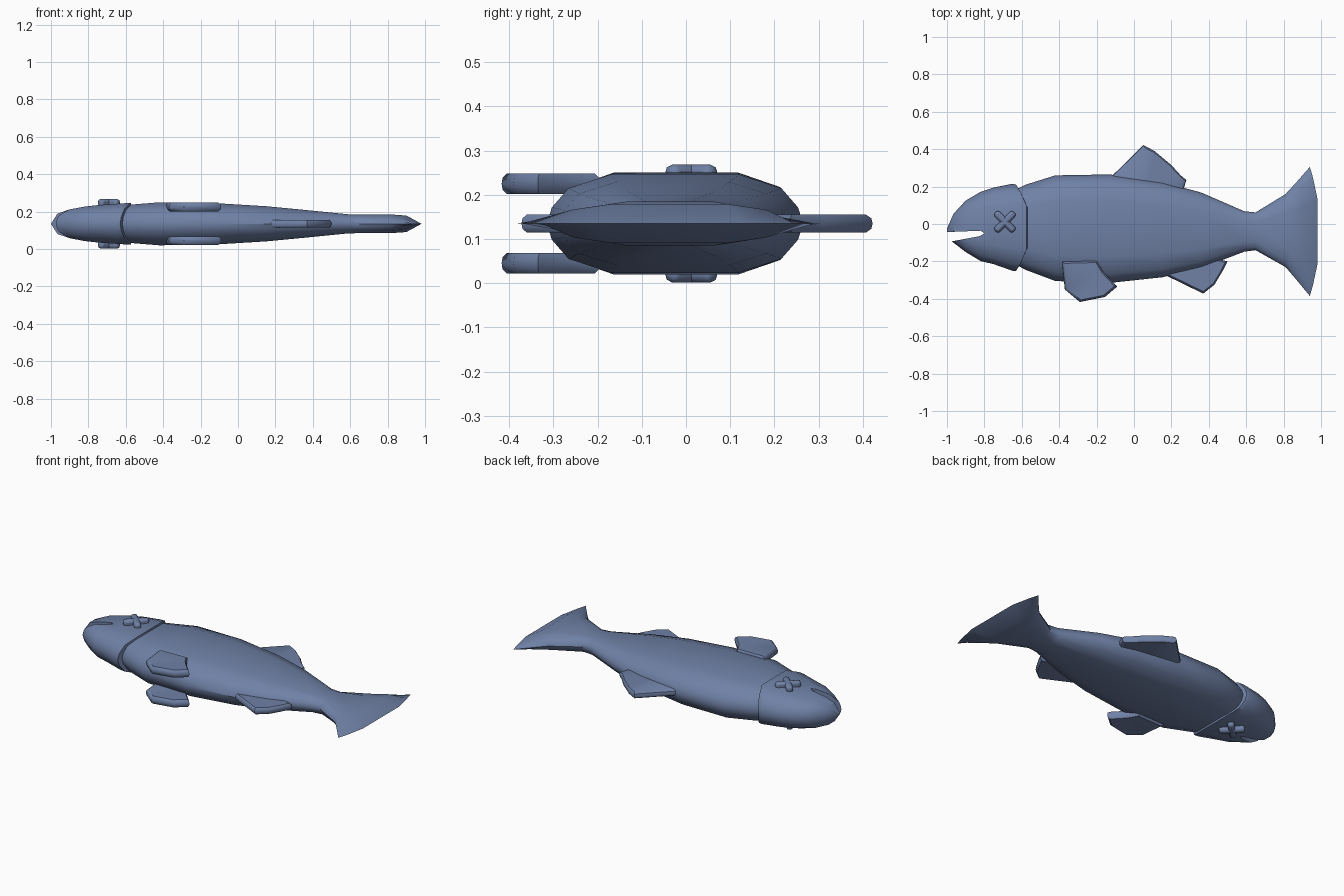
import bpy, bmesh, math
from mathutils import Vector

cube = bpy.data.objects.get("Cube")
if cube:
    bpy.data.objects.remove(cube)

MID = 0.135  # height of the fish's plane of symmetry

blue = bpy.data.materials.new("slate_blue")
blue.use_nodes = True
blue.diffuse_color = (0.16, 0.22, 0.38, 1)
blue.node_tree.nodes["Principled BSDF"].inputs["Base Color"].default_value = (0.16, 0.22, 0.38, 1)

# Half cross-section: (share of half height, share of half thickness)
HALF = [(1, 0), (0.96, 0.33), (0.83, 0.72), (0.5, 1), (-0.5, 1), (-0.83, 0.72), (-0.96, 0.33), (-1, 0)]
SECTION = HALF + [(t, -h) for t, h in reversed(HALF[1:-1])]


def finish(obj, angle=35):
    bpy.ops.object.select_all(action='DESELECT')
    obj.select_set(True)
    bpy.context.view_layer.objects.active = obj
    bpy.ops.object.shade_smooth_by_angle(angle=math.radians(angle))


def skin(name, rings):
    """Join rings of points into a closed solid."""
    bm = bmesh.new()
    loops = [[bm.verts.new(p) for p in ring] for ring in rings]
    n = len(rings[0])
    for a, b in zip(loops, loops[1:]):
        for i in range(n):
            j = (i + 1) % n
            bm.faces.new((a[i], a[j], b[j], b[i]))
    bm.faces.new(loops[0])
    bm.faces.new(loops[-1])
    bmesh.ops.remove_doubles(bm, verts=bm.verts, dist=0.0005)
    bmesh.ops.triangulate(bm, faces=[f for f in bm.faces if len(f.verts) > 4])
    bmesh.ops.recalc_face_normals(bm, faces=bm.faces)
    mesh = bpy.data.meshes.new(name)
    bm.to_mesh(mesh)
    bm.free()
    obj = bpy.data.objects.new(name, mesh)
    bpy.context.collection.objects.link(obj)
    mesh.materials.append(blue)
    return obj


def station(x, top, bottom, thick, bow=0):
    """One body ring; bow pushes its middle backwards."""
    c, r = (top + bottom) / 2, (top - bottom) / 2
    return [(x + bow * (1 - t * t), c + r * t, MID + thick * h) for t, h in SECTION]


# Body and tail
body = skin("body", [station(*s) for s in [
    (-0.68, 0.16, -0.19, 0.085),
    (-0.58, 0.21, -0.245, 0.102),
    (-0.42, 0.26, -0.305, 0.115),
    (-0.13, 0.265, -0.315, 0.111),
    (0.15, 0.225, -0.285, 0.094),
    (0.36, 0.168, -0.235, 0.074),
    (0.59, 0.068, -0.148, 0.051),
    (0.65, 0.062, -0.14, 0.05),
    (0.81, 0.16, -0.23, 0.05, 0.01),
    (0.87, 0.225, -0.3, 0.044, 0.04),
    (0.94, 0.305, -0.385, 0, 0.055)]])
finish(body)

# Head with an overlapping gill cover
head = skin("head", [station(*s) for s in [
    (-1.0, -0.025, -0.07, 0),
    (-0.965, 0.055, -0.1, 0.055),
    (-0.9, 0.125, -0.15, 0.077),
    (-0.82, 0.172, -0.198, 0.092),
    (-0.75, 0.195, -0.215, 0.1),
    (-0.65, 0.215, -0.25, 0.109, 0.04),
    (-0.63, 0.21, -0.25, 0.112, 0.075),
    (-0.625, 0.195, -0.235, 0.098, 0.075)]])

# Mouth notch
NOTCH = [(-1.1, -0.047), (-0.82, -0.036), (-0.8, -0.05), (-0.825, -0.065), (-0.96, -0.09), (-1.1, -0.115)]
cutter = skin("mouth_cutter", [[(x, y, z) for x, y in NOTCH] for z in (-0.1, 0.4)])
cutter.hide_render = True
cut = head.modifiers.new("mouth", 'BOOLEAN')
cut.operation = 'DIFFERENCE'
cut.solver = 'EXACT'
cut.object = cutter
bpy.context.view_layer.objects.active = head
bpy.ops.object.modifier_apply(modifier=cut.name)
bpy.data.objects.remove(cutter)
finish(head)


def fin(name, outline, z, thick):
    """Flat fin with a tapered rim."""
    pts = [Vector((x, y, z)) for x, y in outline]
    mid = sum(pts, Vector()) / len(pts)

    def ring(scale, dz):
        return [mid + (p - mid) * scale + Vector((0, 0, dz)) for p in pts]
    finish(skin(name, [ring(0.9, -thick), ring(0.98, -thick * 0.6), ring(1, 0),
                       ring(0.98, thick * 0.6), ring(0.9, thick)]), 40)


fin("dorsal_fin", [(-0.14, 0.235), (0.05, 0.422), (0.11, 0.39), (0.2, 0.315),
                   (0.25, 0.26), (0.28, 0.235), (0.26, 0.17), (0.06, 0.18)], MID, 0.02)
fin("anal_fin", [(0.15, -0.265), (0.37, -0.372), (0.43, -0.325), (0.475, -0.25),
                 (0.5, -0.2), (0.42, -0.18), (0.25, -0.2)], MID, 0.02)
PECTORAL = [(-0.385, -0.2), (-0.2, -0.195), (-0.165, -0.255), (-0.09, -0.335),
            (-0.155, -0.39), (-0.29, -0.417), (-0.37, -0.35)]

# Paired parts on both flanks
for side, s in (("left", 1), ("right", -1)):
    fin(side + "_pectoral_fin", PECTORAL, MID + s * 0.09, 0.023)
    for k in (1, -1):
        bpy.ops.mesh.primitive_cube_add(size=1, location=(-0.69, 0.012, MID + s * 0.112))
        bar = bpy.context.object
        bar.name = f"{side}_eye_bar_{'a' if k > 0 else 'b'}"
        bar.scale = (0.142, 0.038, 0.042)
        bar.rotation_euler.z = k * math.pi / 4
        bpy.ops.object.transform_apply(location=False, rotation=True, scale=True)
        bar.data.materials.append(blue)
        bevel = bar.modifiers.new("rounded", 'BEVEL')
        bevel.width = 0.014
        bevel.segments = 2
        finish(bar, 50)
